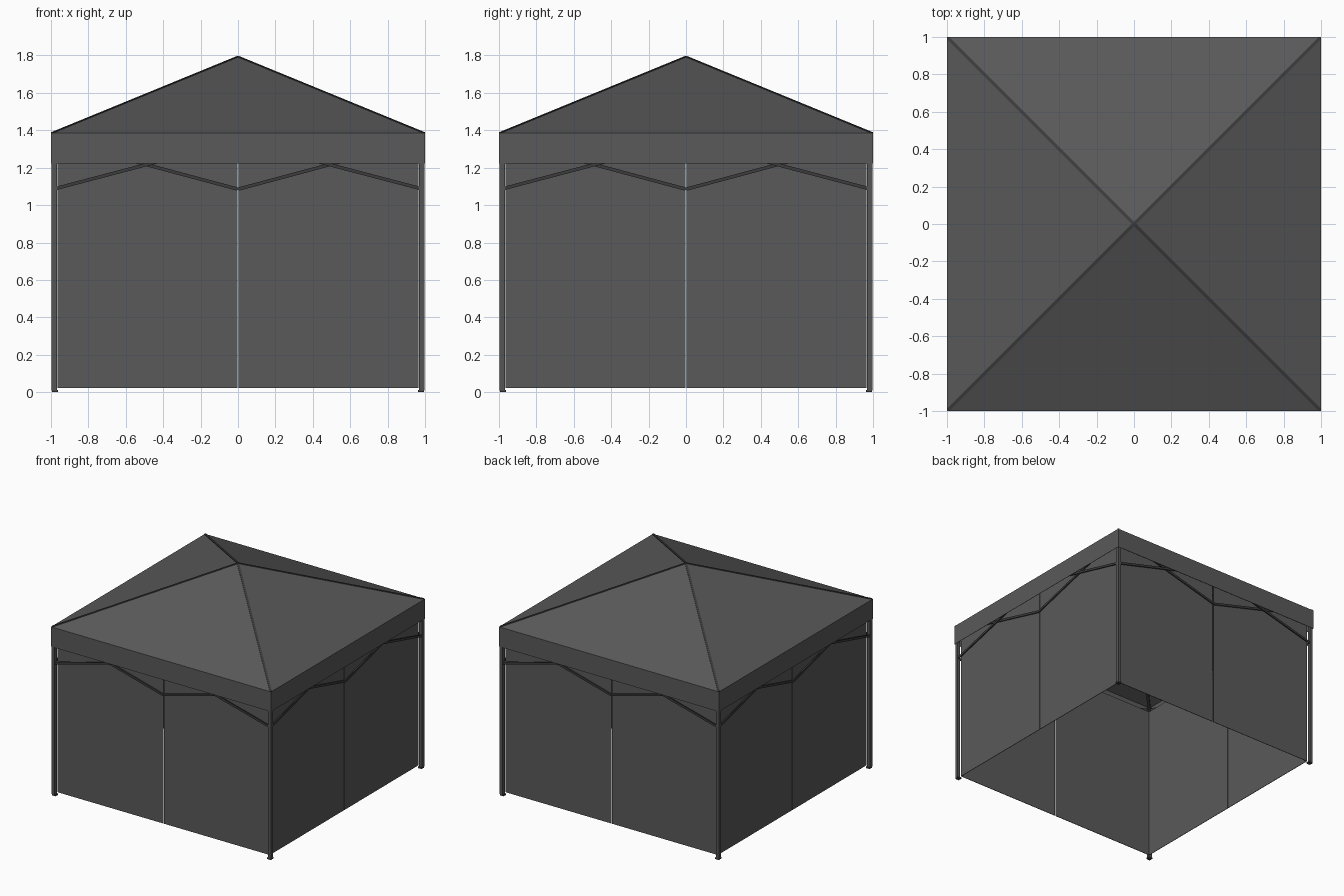
import bpy, bmesh, math
from mathutils import Vector, Matrix

if "Cube" in bpy.data.objects:
    bpy.data.objects.remove(bpy.data.objects["Cube"])


def material(name, value):
    m = bpy.data.materials.new(name)
    m.diffuse_color = (value, value, value, 1)
    m.use_nodes = True
    m.node_tree.nodes["Principled BSDF"].inputs["Base Color"].default_value = m.diffuse_color
    return m


FABRIC = material("charcoal fabric", 0.10)
METAL = material("dark metal", 0.045)
LEG = material("grey metal", 0.09)
EAVE, APEX, HEM = 1.385, 1.795, 1.222


def finish(name, bm, mat):
    bmesh.ops.recalc_face_normals(bm, faces=bm.faces)
    mesh = bpy.data.meshes.new(name)
    bm.to_mesh(mesh)
    bm.free()
    mesh.materials.append(mat)
    ob = bpy.data.objects.new(name, mesh)
    bpy.context.collection.objects.link(ob)
    return ob


def add_box(bm, lo, hi):
    lo, hi = Vector(lo), Vector(hi)
    m = Matrix.Translation((lo + hi) / 2) @ Matrix.Diagonal((*(hi - lo), 1))
    bmesh.ops.create_cube(bm, size=1, matrix=m)


def add_bar(bm, a, b, width, height):
    # Rectangular bar between two points
    a, b = Vector(a), Vector(b)
    d = (b - a).normalized()
    side = d.cross(Vector((0, 0, 1))).normalized()
    up = side.cross(d)
    rot = Matrix((side, d, up)).transposed().to_4x4()
    m = (Matrix.Translation((a + b) / 2) @ rot
         @ Matrix.Diagonal((width, (b - a).length, height, 1)))
    bmesh.ops.create_cube(bm, size=1, matrix=m)


def spin(bm, i):
    bmesh.ops.rotate(bm, verts=bm.verts, cent=(0, 0, 0),
                     matrix=Matrix.Rotation(i * math.pi / 2, 3, 'Z'))


# Roof cover: four slopes and the hanging valance, open below
bm = bmesh.new()
corners = [(-1, -1), (1, -1), (1, 1), (-1, 1)]
top = bm.verts.new((0, 0, APEX))
eave = [bm.verts.new((x, y, EAVE)) for x, y in corners]
hem = [bm.verts.new((x, y, HEM)) for x, y in corners]
for i in range(4):
    j = (i + 1) % 4
    bm.faces.new((eave[i], eave[j], top))
    bm.faces.new((hem[i], hem[j], eave[j], eave[i]))
roof = finish("canopy_roof", bm, FABRIC)
mod = roof.modifiers.new("cloth thickness", 'SOLIDIFY')
mod.thickness = 0.004
mod.offset = -1

# Hip seams on the roof and rafters beneath
seams, rafters = bmesh.new(), bmesh.new()
for x, y in corners:
    add_bar(seams, (x * 0.995, y * 0.995, EAVE + 0.002), (0, 0, APEX), 0.016, 0.004)
    add_bar(rafters, (x * 0.97, y * 0.97, EAVE - 0.03), (0, 0, APEX - 0.04), 0.022, 0.022)
finish("roof_hip_seams", seams, METAL)
finish("roof_rafters", rafters, METAL)

names = ["front", "right", "back", "left"]
for i, side in enumerate(names):
    # Side wall made of two panels with a narrow slit
    bm = bmesh.new()
    for s in (-1, 1):
        xs = sorted((s * 0.003, s * 0.962))
        add_box(bm, (xs[0], -0.965, 0.022), (xs[1], -0.961, 1.32))
    spin(bm, i)
    finish(side + "_wall", bm, FABRIC)

    # Scissor truss crossing at the valance hem
    bm = bmesh.new()
    for s in (-1, 1):
        for a, b, y in (((0.97, 1.09), (0, 1.345), -0.986),
                        ((0, 1.085), (0.97, 1.345), -0.976)):
            add_bar(bm, (s * a[0], y, a[1]), (s * b[0], y, b[1]), 0.009, 0.018)
    spin(bm, i)
    finish(side + "_truss", bm, METAL)

    # Corner leg with a foot plate
    bm = bmesh.new()
    add_box(bm, (-0.996, -0.996, 0.01), (-0.969, -0.969, 1.37))
    spin(bm, i)
    finish(side + "_corner_leg", bm, LEG)
    bm = bmesh.new()
    add_box(bm, (-0.995, -0.995, 0), (-0.962, -0.962, 0.012))
    spin(bm, i)
    finish(side + "_foot", bm, METAL)
